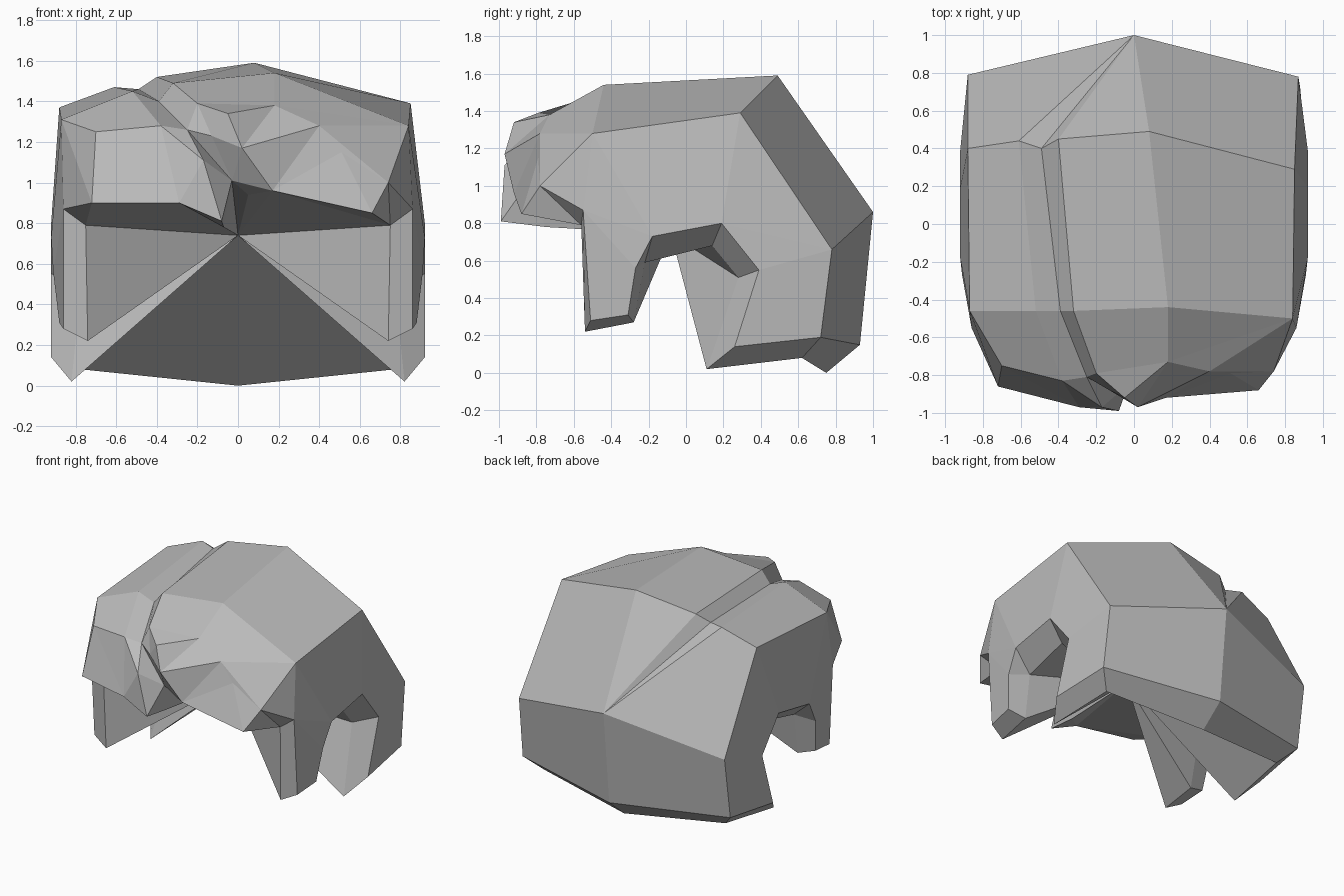
import bpy
import bmesh
from mathutils import Vector

cube = bpy.data.objects.get("Cube")
if cube:
    bpy.data.objects.remove(cube, do_unlink=True)

bm = bmesh.new()
known = {}


def face(*points):
    """Add one face, sharing vertices and skipping repeated points."""
    unique = list(dict.fromkeys(points))
    if len(unique) < 3:
        return
    for p in unique:
        if p not in known:
            known[p] = bm.verts.new(Vector(p))
    corners = [known[p] for p in unique]
    if not bm.faces.get(corners):
        bm.faces.new(corners)


def loft(*rows):
    """Join neighbouring rows of points with quads."""
    for a, b in zip(rows, rows[1:]):
        for i in range(len(a) - 1):
            face(a[i], a[i + 1], b[i + 1], b[i])


def fan(centre, *points):
    """Triangles from one point to a chain of points."""
    for a, b in zip(points, points[1:]):
        face(centre, a, b)


def mirror(row):
    return [(-x, y, z) for x, y, z in row]


# Crown rows, from the right side across the stepped parting to the left side
crown_front = [(-.87, -.46, 1.31), (-.52, -.46, 1.45), (-.39, -.46, 1.40),
               (-.32, -.46, 1.49), (.18, -.44, 1.54), (.84, -.5, 1.28)]
crown_rear = [(-.88, .4, 1.37), (-.61, .44, 1.47), (-.49, .4, 1.46),
              (-.4, .45, 1.52), (.08, .49, 1.59), (.85, .29, 1.39)]
corner_left = (.87, .78, .66)
corner_right = (-.88, .79, .66)
nape_top = (0, 1, .86)
nape_low = (0, .93, .15)
nape_inner = (0, .75, 0)
scalp = (0, -.08, .74)
loft(crown_front, crown_rear, [corner_right] + [nape_top] * 4 + [corner_left])

# Sides: sideburn, ear notch and lower back, as an outer and an inner rim
outer = [(.86, -.55, .87), (.86, -.51, .28), (.88, -.31, .31), (.91, -.27, .56),
         (.92, -.18, .73), (.92, .19, .8), (.92, .39, .55), (.92, .26, .14),
         (.88, .72, .19)]
inner = [(.75, -.56, .79), (.74, -.54, .22), (.75, -.28, .27), (.76, -.22, .59),
         (.76, -.22, .59), (.77, .14, .68), (.77, .28, .51), (.82, .11, .02),
         (.77, .62, .08)]


def side(rim, lining, front, rear, corner):
    temple, tip, heel, bend, arch, peak, back, lobe, low = rim
    face(temple, tip, heel, bend)
    fan(temple, bend, arch, front)
    fan(front, arch, peak, rear)
    fan(peak, rear, corner, back)
    face(corner, low, lobe, back)
    face(corner, nape_top, nape_low, low)
    loft(rim + [nape_low], lining + [nape_inner])
    fan(scalp, *lining, nape_inner)


side(outer, inner, crown_front[-1], crown_rear[-1], corner_left)
side(mirror(outer), mirror(inner), crown_front[0], crown_rear[0], corner_right)

# Parting, running down between the two swept locks
part_low = (-.25, -.81, 1.26)
part_high = (-.2, -.79, 1.39)
cleft = (-.13, -.88, 1.23)
cleft_low = (-.03, -.85, 1.01)
cleft_base = (.05, -.78, .94)
s_right, ridge, groove, step, top, s_left = crown_front

# Right-hand lock
brow = (-.7, -.75, 1.25)
bulge = (-.38, -.83, 1.28)
curl = (-.17, -.97, 1.11)
hem = [(-.72, -.86, .9), (-.29, -.97, .9), (-.08, -.99, .81)]
tuck = (-.07, -.75, .78)
temple, lining = mirror([outer[0], inner[0]])
face(s_right, ridge, bulge, brow)
loft([ridge, groove, step], [bulge, part_low, part_high])
fan(hem[0], temple, s_right, brow)
fan(brow, hem[0], hem[1], bulge)
fan(curl, part_low, bulge, hem[1], hem[2])
fan(cleft_low, cleft, part_low, curl, hem[2], tuck)
face(temple, hem[0], lining)
fan(lining, hem[0], hem[1], scalp)
fan(tuck, hem[2], hem[1], scalp)

# Left-hand lock, overhanging the forehead
swell = (.18, -.73, 1.38)
sweep = [(.4, -.78, 1.28), (.51, -.79, 1.15), (.66, -.88, .85)]
cheek = (.74, -.78, 1.0)
crest = (-.05, -.92, 1.34)
nose = (.02, -.97, 1.17)
under = (.17, -.92, .96)
temple, lining = outer[0], inner[0]
face(step, top, swell, part_high)
fan(s_left, top, swell, sweep[0], cheek)
fan(cheek, *sweep)
fan(nose, cleft, crest, swell, sweep[0])
fan(under, nose, sweep[0], sweep[1], sweep[2])
face(part_high, swell, crest)
fan(cleft, part_low, part_high, crest)
face(s_left, cheek, temple)
fan(cheek, temple, lining, sweep[2])
fan(lining, sweep[2], under, scalp)
fan(cleft_base, scalp, under)
fan(cleft_low, cleft, nose, under, cleft_base, scalp, tuck)

bmesh.ops.recalc_face_normals(bm, faces=bm.faces[:])
mesh = bpy.data.meshes.new("hair")
bm.to_mesh(mesh)
bm.free()
hair = bpy.data.objects.new("hair", mesh)
bpy.context.collection.objects.link(hair)

# One plain grey
grey = bpy.data.materials.new("hair_grey")
grey.use_nodes = True
colour = (.5, .5, .5, 1)
grey.diffuse_color = colour
grey.node_tree.nodes["Principled BSDF"].inputs["Base Color"].default_value = colour
mesh.materials.append(grey)
